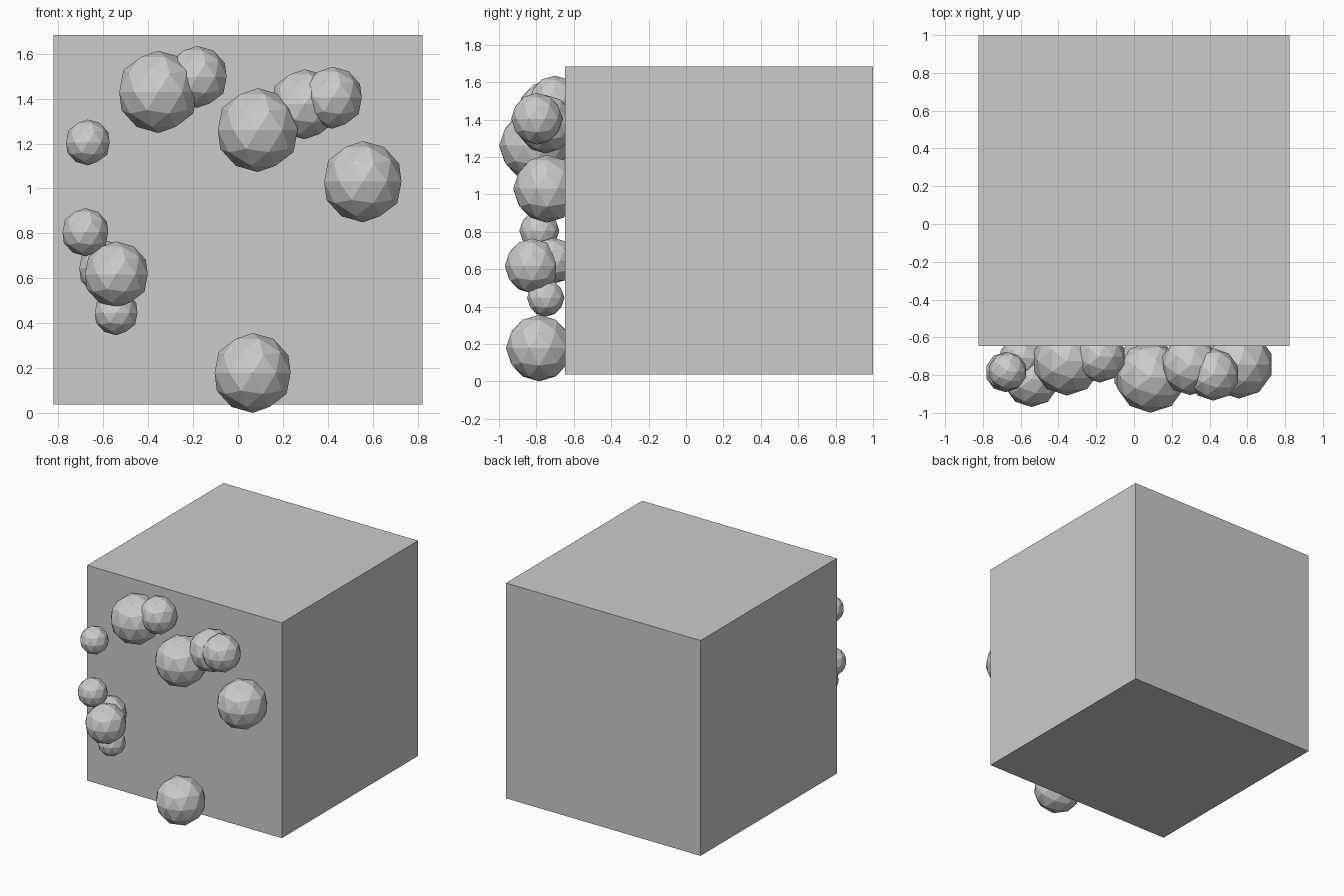
import bpy

# Large block
bpy.ops.mesh.primitive_cube_add(size=1.646, location=(0, 0.177, 0.861))
bpy.context.object.name = "block"

# Faceted balls clinging to the front face: x, y, z, radius
balls = [
    (-0.355, -0.725, 1.430, 0.183),
    (-0.182, -0.702, 1.497, 0.138),
    (-0.669, -0.780, 1.205, 0.102),
    (0.088, -0.812, 1.260, 0.187),
    (0.297, -0.750, 1.375, 0.156),
    (0.420, -0.797, 1.404, 0.138),
    (0.556, -0.743, 1.030, 0.181),
    (0.065, -0.785, 0.178, 0.178),
    (-0.680, -0.784, 0.805, 0.107),
    (-0.542, -0.822, 0.617, 0.147),
    (-0.590, -0.710, 0.645, 0.123),
    (-0.543, -0.750, 0.446, 0.100),
]
for i, (x, y, z, r) in enumerate(balls, 1):
    bpy.ops.mesh.primitive_ico_sphere_add(subdivisions=2, radius=r, location=(x, y, z))
    bpy.context.object.name = f"ball_{i}"
